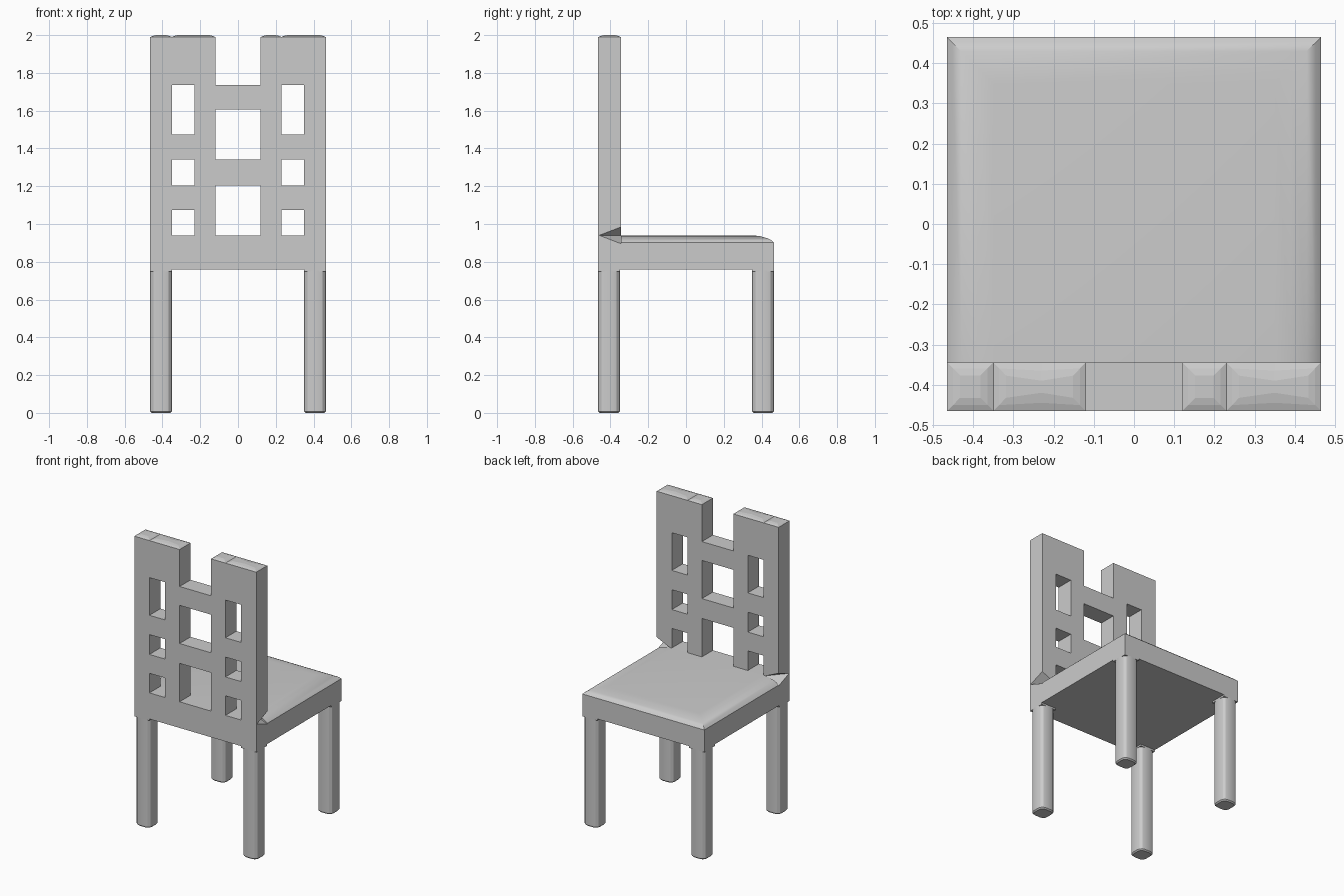
import bpy, bmesh

if "Cube" in bpy.data.objects:
    bpy.data.objects.remove(bpy.data.objects["Cube"])

W = 0.465      # half width of the chair
IN = 0.35      # inner edge of legs
YB = -0.345    # rear plane of the back panel


def finish(bm, name, smooth=True):
    bmesh.ops.recalc_face_normals(bm, faces=bm.faces[:])
    me = bpy.data.meshes.new(name)
    bm.to_mesh(me)
    bm.free()
    ob = bpy.data.objects.new(name, me)
    bpy.context.collection.objects.link(ob)
    if smooth:
        bpy.ops.object.select_all(action='DESELECT')
        ob.select_set(True)
        bpy.context.view_layer.objects.active = ob
        bpy.ops.object.shade_smooth_by_angle(angle=0.5)
    return ob


def box(bm, x0, x1, y0, y1, z0, z1):
    vs = bmesh.ops.create_cube(bm, size=1)["verts"]
    for v in vs:
        v.co = ((x0 + x1) / 2 + v.co.x * (x1 - x0),
                (y0 + y1) / 2 + v.co.y * (y1 - y0),
                (z0 + z1) / 2 + v.co.z * (z1 - z0))


# seat: stacked outlines with a rounded rim on three sides
bm = bmesh.new()
profile = [(W, 0.76), (W, 0.902), (0.452, 0.914), (0.43, 0.925),
           (0.39, 0.936), (IN, 0.94)]
rings = [[bm.verts.new(p) for p in
          ((-w, YB, z), (w, YB, z), (w, w, z), (-w, w, z))]
         for w, z in profile]
for a, b in zip(rings, rings[1:]):
    for i in range(4):
        j = (i + 1) % 4
        bm.faces.new((a[i], a[j], b[j], b[i]))
bm.faces.new(rings[0])
bm.faces.new(rings[-1])
finish(bm, "seat")

# back panel: lattice of cells (bottom row first, # = solid), extruded
xs = [-W, -IN, -0.23, -0.12, 0.12, 0.23, IN, W]
zs = [0.76, 0.94, 1.075, 1.205, 1.342, 1.475, 1.605, 1.735, 1.99]
rows = ["#######", "#.#.#.#", "###.###", "#.###.#",
        "###.###", "#.#.#.#", "#.###.#", "###.###"]
bm = bmesh.new()
for r, row in enumerate(rows):
    for c, cell in enumerate(row):
        if cell == "#":
            bm.faces.new([bm.verts.new((x, -W, z)) for x, z in
                          ((xs[c], zs[r]), (xs[c + 1], zs[r]),
                           (xs[c + 1], zs[r + 1]), (xs[c], zs[r + 1]))])
bmesh.ops.remove_doubles(bm, verts=bm.verts[:], dist=1e-4)
ext = bmesh.ops.extrude_face_region(bm, geom=bm.faces[:])["geom"]
bmesh.ops.translate(bm, vec=(0, YB + W, 0),
                    verts=[g for g in ext if isinstance(g, bmesh.types.BMVert)])
bmesh.ops.recalc_face_normals(bm, faces=bm.faces[:])


# slightly crowned tops on the two uprights
def tops():
    return [f for f in bm.faces if f.normal.z > 0.9 and f.calc_center_median().z > 1.98]


for lo, hi in ((-IN, -0.12), (0.23, W)):
    bmesh.ops.dissolve_faces(bm, faces=[
        f for f in tops() if lo < f.calc_center_median().x < hi])
bm.normal_update()
crown = tops()
for t, d in ((0.02, 0.006), (0.025, 0.004)):
    bmesh.ops.inset_individual(bm, faces=crown, thickness=t, depth=d)
back = finish(bm, "back_panel", smooth=False)

# small pyramid notches where the back meets the seat sides
bm = bmesh.new()
for s in (-1, 1):
    v = [bm.verts.new((s * x, y, z)) for x, y, z in
         ((0.365, -0.343, 0.94), (0.468, -0.463, 0.94),
          (0.468, -0.343, 0.986), (0.468, -0.343, 0.894))]
    for t in ((0, 1, 2), (0, 3, 1), (0, 2, 3), (1, 3, 2)):
        bm.faces.new([v[i] for i in t])
cutter = finish(bm, "notch_cutter", smooth=False)
cutter.hide_render = True
cutter.hide_set(True)
mod = back.modifiers.new("notches", 'BOOLEAN')
mod.operation = 'DIFFERENCE'
mod.solver = 'EXACT'
mod.object = cutter

# legs: rounded posts with a thin square pad under the seat
for yname, sy in (("front", -1), ("rear", 1)):
    for xname, sx in (("left", -1), ("right", 1)):
        x0, x1 = sorted((sx * IN, sx * W))
        y0, y1 = sorted((sy * IN, sy * W))
        bm = bmesh.new()
        box(bm, x0, x1, y0, y1, 0, 0.755)
        upright = [e for e in bm.edges
                   if abs(e.verts[0].co.z - e.verts[1].co.z) > 0.1]
        bmesh.ops.bevel(bm, geom=upright, offset=0.036, segments=3,
                        profile=0.5, affect='EDGES')
        foot = [e for e in bm.edges if all(v.co.z < 0.01 for v in e.verts)]
        bmesh.ops.bevel(bm, geom=foot, offset=0.008, segments=1,
                        affect='EDGES')
        finish(bm, f"{yname}_{xname}_leg")
        bm = bmesh.new()
        box(bm, x0, x1, y0, y1, 0.748, 0.762)
        finish(bm, f"{yname}_{xname}_leg_pad", smooth=False)
